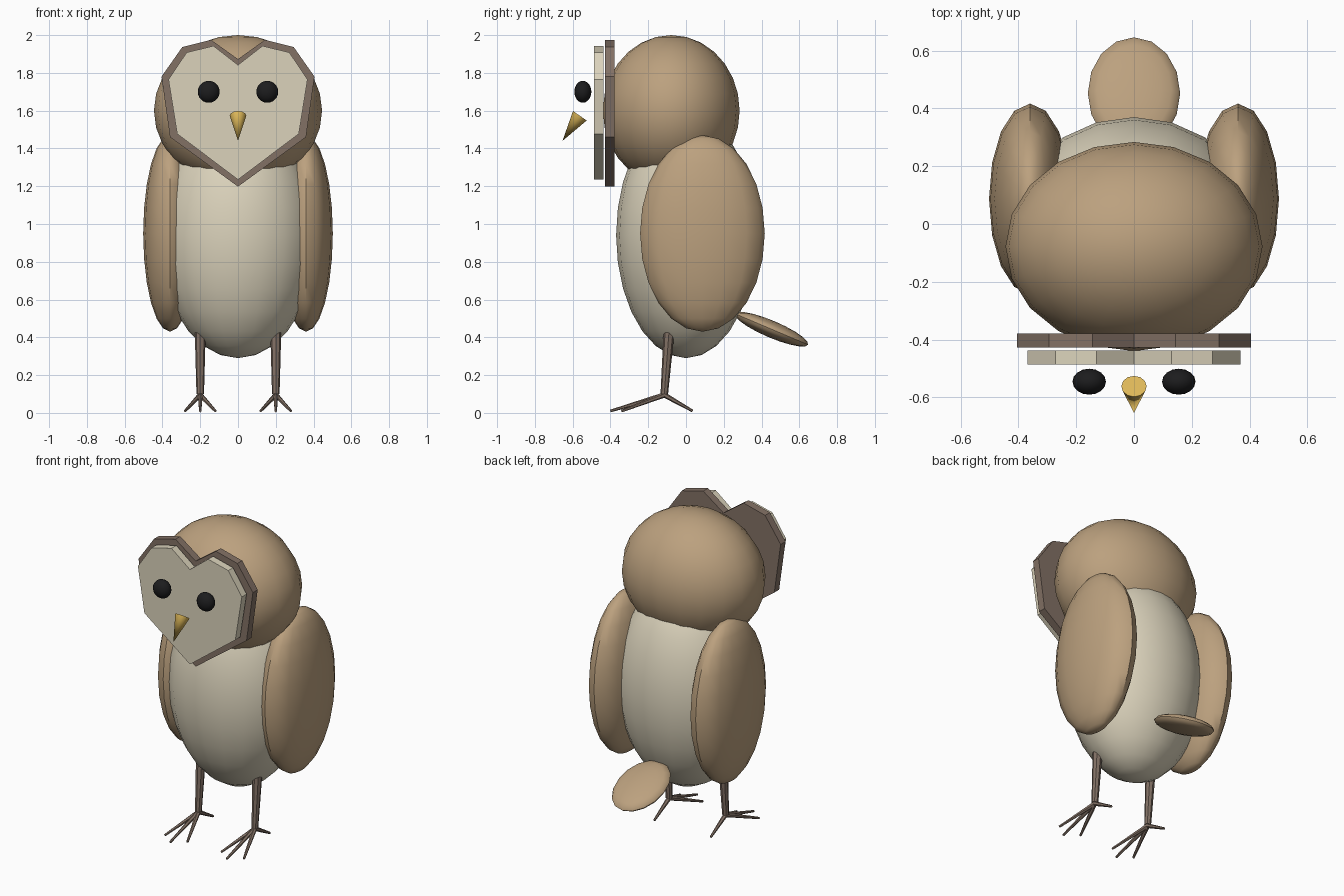
import bpy
import bmesh
from math import radians
from mathutils import Matrix, Vector

cube = bpy.data.objects.get("Cube")
if cube:
    bpy.data.objects.remove(cube, do_unlink=True)


def material(name, rgb):
    mat = bpy.data.materials.new(name)
    mat.use_nodes = True
    colour = (*rgb, 1)
    mat.diffuse_color = colour
    bsdf = mat.node_tree.nodes["Principled BSDF"]
    bsdf.inputs["Base Color"].default_value = colour
    bsdf.inputs["Roughness"].default_value = 0.8
    return mat


tan = material("tan feathers", (0.50, 0.355, 0.21))
cream = material("cream feathers", (0.71, 0.65, 0.50))
brown = material("grey brown", (0.225, 0.165, 0.13))
gold = material("gold beak", (0.73, 0.48, 0.10))
black = material("black eyes", (0.012, 0.012, 0.013))


def finish(name, bm, mat, smooth=True):
    bmesh.ops.recalc_face_normals(bm, faces=bm.faces)
    mesh = bpy.data.meshes.new(name)
    bm.to_mesh(mesh)
    bm.free()
    mesh.materials.append(mat)
    obj = bpy.data.objects.new(name, mesh)
    bpy.context.collection.objects.link(obj)
    if smooth:
        bpy.ops.object.select_all(action="DESELECT")
        obj.select_set(True)
        bpy.context.view_layer.objects.active = obj
        bpy.ops.object.shade_smooth_by_angle(angle=radians(40))
    return obj


def ellipsoid(name, centre, radii, mat, segments=20, rings=14, tilt=0):
    bm = bmesh.new()
    place = (Matrix.Translation(centre) @ Matrix.Rotation(radians(tilt), 4, "X")
             @ Matrix.Diagonal((*radii, 1)))
    bmesh.ops.create_uvsphere(bm, u_segments=segments, v_segments=rings,
                              radius=1, matrix=place)
    return finish(name, bm, mat)


def taper(name, start, end, r_start, r_end, mat, sides=8):
    start, end = Vector(start), Vector(end)
    axis = end - start
    place = (Matrix.Translation((start + end) / 2)
             @ axis.to_track_quat("Z", "Y").to_matrix().to_4x4())
    bm = bmesh.new()
    bmesh.ops.create_cone(bm, cap_ends=True, segments=sides, radius1=r_start,
                          radius2=r_end, depth=axis.length, matrix=place)
    return finish(name, bm, mat)


def heart_plate(name, half, y_front, y_back, mat):
    # The half outline runs from the top notch to the chin
    outline = half + [(-x, z) for x, z in reversed(half[1:-1])]
    bm = bmesh.new()
    face = bm.faces.new([bm.verts.new((x, y_front, z)) for x, z in outline])
    new = bmesh.ops.extrude_face_region(bm, geom=[face])["geom"]
    verts = [v for v in new if isinstance(v, bmesh.types.BMVert)]
    bmesh.ops.translate(bm, verts=verts, vec=(0, y_back - y_front, 0))
    return finish(name, bm, mat, smooth=False)


# Body, head and tail
ellipsoid("body", (0, 0, 0.94), (0.42, 0.37, 0.65), cream)
ellipsoid("head", (0, -0.078, 1.6), (0.445, 0.362, 0.4), tan)
ellipsoid("tail", (0, 0.453, 0.443), (0.16, 0.21, 0.045), tan, 16, 10, tilt=-23)

# Heart-shaped face
heart_plate("face_rim", [(0, 1.873), (0.143, 1.975), (0.295, 1.937),
                         (0.405, 1.78), (0.36, 1.46), (0, 1.198)],
            -0.428, -0.379, brown)
heart_plate("face_disc", [(0, 1.842), (0.13, 1.943), (0.272, 1.908),
                          (0.368, 1.765), (0.322, 1.477), (0, 1.235)],
            -0.487, -0.438, cream)
taper("beak", (0, -0.562, 1.573), (0, -0.654, 1.44), 0.044, 0, gold, 12)

# Mirrored parts
for side, s in (("left", 1), ("right", -1)):
    ellipsoid(side + "_eye", (s * 0.155, -0.546, 1.7), (0.058, 0.045, 0.058),
              black, 16, 12)
    ellipsoid(side + "_wing", (s * 0.36, 0.087, 0.95), (0.142, 0.33, 0.52),
              tan, 16, 12)
    taper(side + "_leg", (s * 0.2, -0.09, 0.43), (s * 0.2, -0.115, 0.1),
          0.029, 0.02, brown)
    ankle = (s * 0.2, -0.115, 0.095)
    toes = {"outer": (0.08, -0.34), "middle": (0, -0.4),
            "inner": (-0.08, -0.34), "back": (0, 0.035)}
    for toe, (dx, y) in toes.items():
        taper(side + "_" + toe + "_toe", ankle,
              (s * (0.2 + dx), y, 0.01), 0.014, 0.007, brown, 6)
